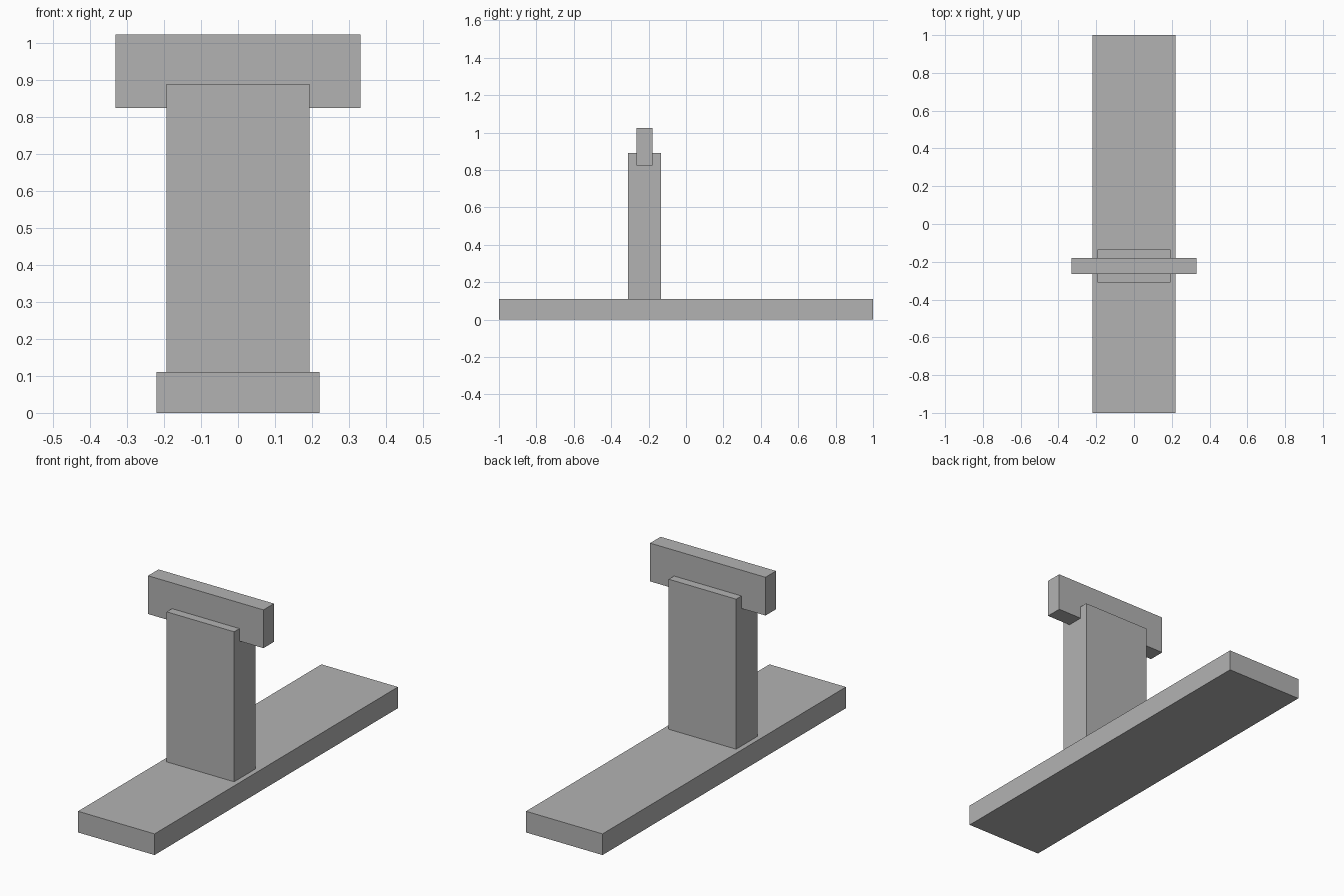
import bpy
from mathutils import Matrix, Vector

default = bpy.data.objects.get("Cube")
if default:
    bpy.data.objects.remove(default, do_unlink=True)

import bmesh

# Single plain grey
grey = bpy.data.materials.new("plain_grey")
grey.use_nodes = True
colour = (0.45, 0.45, 0.45, 1)
grey.diffuse_color = colour
grey.node_tree.nodes["Principled BSDF"].inputs["Base Color"].default_value = colour


def box(name, low, high):
    """Flat-faced block between two opposite corners."""
    low, high = Vector(low), Vector(high)
    bm = bmesh.new()
    bmesh.ops.create_cube(bm, size=1, matrix=Matrix.Diagonal(high - low).to_4x4())
    mesh = bpy.data.meshes.new(name)
    bm.to_mesh(mesh)
    bm.free()
    mesh.materials.append(grey)
    obj = bpy.data.objects.new(name, mesh)
    obj.location = (low + high) / 2
    bpy.context.collection.objects.link(obj)
    return obj


# Long base slab
box("base", (-0.22, -1, 0), (0.22, 1, 0.11))
# Upright column standing forward of the middle
box("column", (-0.194, -0.309, 0.11), (0.194, -0.135, 0.89))
# Crossbar set into the column top
box("crossbar", (-0.332, -0.265, 0.825), (0.332, -0.179, 1.024))
